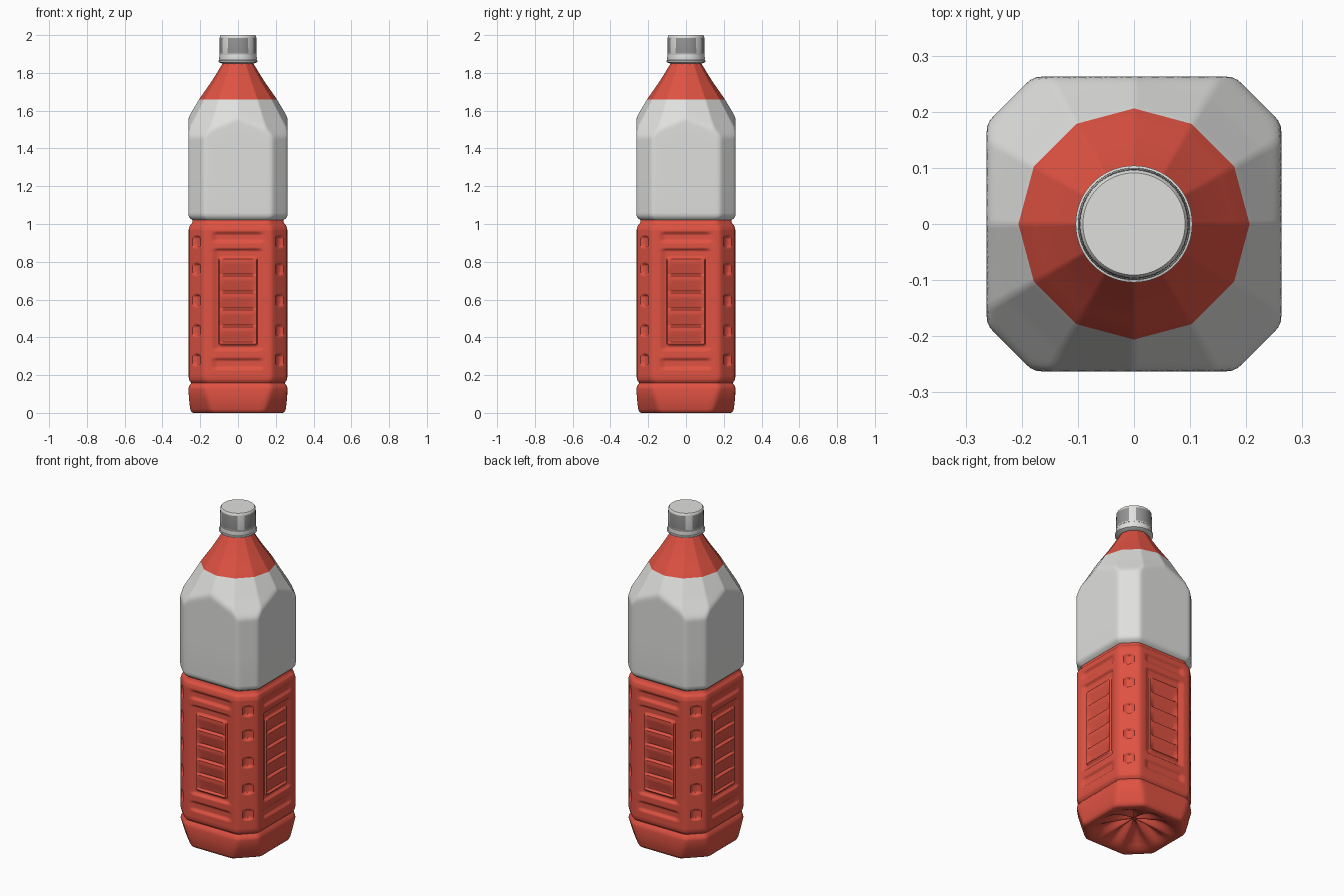
import bpy, bmesh
from math import sin, cos, pi, radians, floor, atan2, hypot

cube = bpy.data.objects.get("Cube")
if cube:
    bpy.data.objects.remove(cube, do_unlink=True)


def material(name, rgb):
    m = bpy.data.materials.new(name)
    m.use_nodes = True
    m.diffuse_color = (*rgb, 1)
    m.node_tree.nodes["Principled BSDF"].inputs["Base Color"].default_value = (*rgb, 1)
    return m


RED = material("red plastic", (0.74, 0.085, 0.055))
WHITE = material("pale grey", (0.74, 0.74, 0.73))
GREY = material("mid grey", (0.3, 0.3, 0.3))


def loft(name, rings, mats, rule):
    """Skin closed rings of points; rule(face centre) gives the material slot."""
    bm = bmesh.new()
    loops = [[bm.verts.new(p) for p in ring] for ring in rings]
    n = len(loops[0])
    for low, high in zip(loops, loops[1:]):
        for i in range(n):
            j = (i + 1) % n
            bm.faces.new((low[i], low[j], high[j], high[i]))
    bm.faces.new(loops[0][::-1])
    bm.faces.new(loops[-1])
    for f in bm.faces:
        f.material_index = rule(f.calc_center_median())
    mesh = bpy.data.meshes.new(name)
    bm.to_mesh(mesh)
    bm.free()
    for m in mats:
        mesh.materials.append(m)
    ob = bpy.data.objects.new(name, mesh)
    bpy.context.collection.objects.link(ob)
    bpy.ops.object.select_all(action='DESELECT')
    ob.select_set(True)
    bpy.context.view_layer.objects.active = ob
    bpy.ops.object.shade_smooth_by_angle(angle=radians(35))
    return ob


def lathe(name, profile, mats, rule=lambda c: 0, n=64):
    rings = [[(r * cos(2 * pi * i / n), r * sin(2 * pi * i / n), z) for i in range(n)]
             for r, z in profile]
    return loft(name, rings, mats, rule)


def lerp(table, z):
    if z <= table[0][0]:
        return table[0][1]
    for (a, p), (b, q) in zip(table, table[1:]):
        if z <= b:
            return p + (q - p) * (z - a) / (b - a)
    return table[-1][1]


# Height against half width, corner distance ratio and shoulder radius
WIDTH = [(0, .238), (.006, .247), (.02, .253), (.07, .259), (.125, .263), (.142, .259),
         (.158, .247), (.172, .258), (.19, .261), (.97, .261), (.99, .256), (1.005, .243),
         (1.02, .24), (1.03, .254), (1.045, .262), (1.06, .263)]
CORNER = [(0, 1.09), (.04, 1.11), (.13, 1.185), (.2, 1.19)]
SHOULDER = [(1.3, .5), (1.47, .322), (1.56, .265), (1.66, .206), (1.76, .136), (1.86, .075)]


def section(t, z):
    """Radius of the soft octagon, cut by a twelve-sided shoulder cone."""
    h, p = lerp(WIDTH, z), 70
    d = h * lerp(CORNER, z)
    total = 0
    for k in range(8):
        c = cos(t - k * pi / 4)
        if c > 0:
            total += (c / (d if k % 2 else h)) ** p
    if z > 1.3:
        facet = cos(pi / 12) / cos(t % (pi / 6) - pi / 12)
        total += (1 / (lerp(SHOULDER, z) * facet)) ** p
    return total ** (-1 / p)


def pad(u, z, mid, hw, hh, soft=.012, rad=.012):
    """Soft-edged rounded rectangle mask, 1 inside and 0 outside."""
    x, y = abs(u) - hw + rad, abs(z - mid) - hh + rad
    dist = hypot(max(x, 0), max(y, 0)) + min(max(x, y), 0) - rad
    s = min(1, max(0, .5 - dist / soft))
    return s * s * (3 - 2 * s)


def relief(t, r, z):
    """Depth of the moulded grip pattern on sides and corners."""
    if not .17 < z < 1:
        return 0
    a = (t + pi / 4) % (pi / 2) - pi / 4
    u = r * sin(a)
    depth = .012 * pad(u, z, .93, .13, .022, .02) + .012 * pad(u, z, .26, .13, .024, .02)
    depth += .014 * pad(u, z, .6, .125, .265, .016)
    depth -= .012 * pad(u, z, .59, .102, .232)
    # stacked louvres within the raised panel
    step = ((z - .365) / .09) % 1
    louvre = max(0, 1 - step / .75) if step > .12 else step / .12
    depth += .016 * louvre * pad(u, z, .59, .088, .222, .03)
    # small pockets down each corner
    b = t % (pi / 2) - pi / 4
    for mid in (.28, .435, .595, .76, .905):
        depth += .013 * pad(r * sin(b), z, mid, .022, .028, .01)
    return depth


# Bottle body: ribbed base dish, grip, label and shoulder in one skin
N = 192
angles = [2 * pi * i / N for i in range(N)]
rings = []
for f, lift in ((.05, .075), (.2, .07), (.4, .056), (.6, .036), (.75, .016), (.86, .003), (.94, 0)):
    ring = []
    for t in angles:
        r = section(t, 0) * f
        flute = 1 + .35 * cos(8 * t) * min(1, f * 2)
        ring.append((r * cos(t), r * sin(t), lift * flute))
    rings.append(ring)
levels = [z for z, w in WIDTH if z < .17 or z > 1]
levels += [.17 + .005 * i for i in range(167)]
levels += [1.25, 1.4] + [1.42 + .012 * i for i in range(20)] + [1.66, 1.7, 1.75, 1.8, 1.85]
for z in sorted(levels):
    ring = []
    for t in angles:
        r = section(t, z)
        r -= relief(t, r, z)
        ring.append((r * cos(t), r * sin(t), z))
    rings.append(ring)
loft("bottle_body", rings, [RED, WHITE], lambda c: int(1.02 < c.z < 1.66))

# Neck flange and tamper ring
lathe("neck_flange", [(.07, 1.845), (.098, 1.855), (.104, 1.858), (.104, 1.866), (.09, 1.87)], [WHITE])
lathe("tamper_ring", [(.09, 1.866), (.099, 1.868), (.1, 1.875), (.098, 1.894), (.09, 1.897)], [WHITE])


# Screw cap: grey skirt with pale diagonal strips and a pale top
def cap_colour(c):
    if c.z > 1.985 or c.z < 1.9:
        return 0
    off = abs(atan2(c.y, c.x) % (pi / 2) - pi / 4)
    return int(off > radians(9))


lathe("screw_cap", [(.09, 1.893), (.097, 1.896), (.098, 1.902), (.097, 1.985), (.096, 1.994), (.091, 2)],
      [WHITE, GREY], cap_colour)
